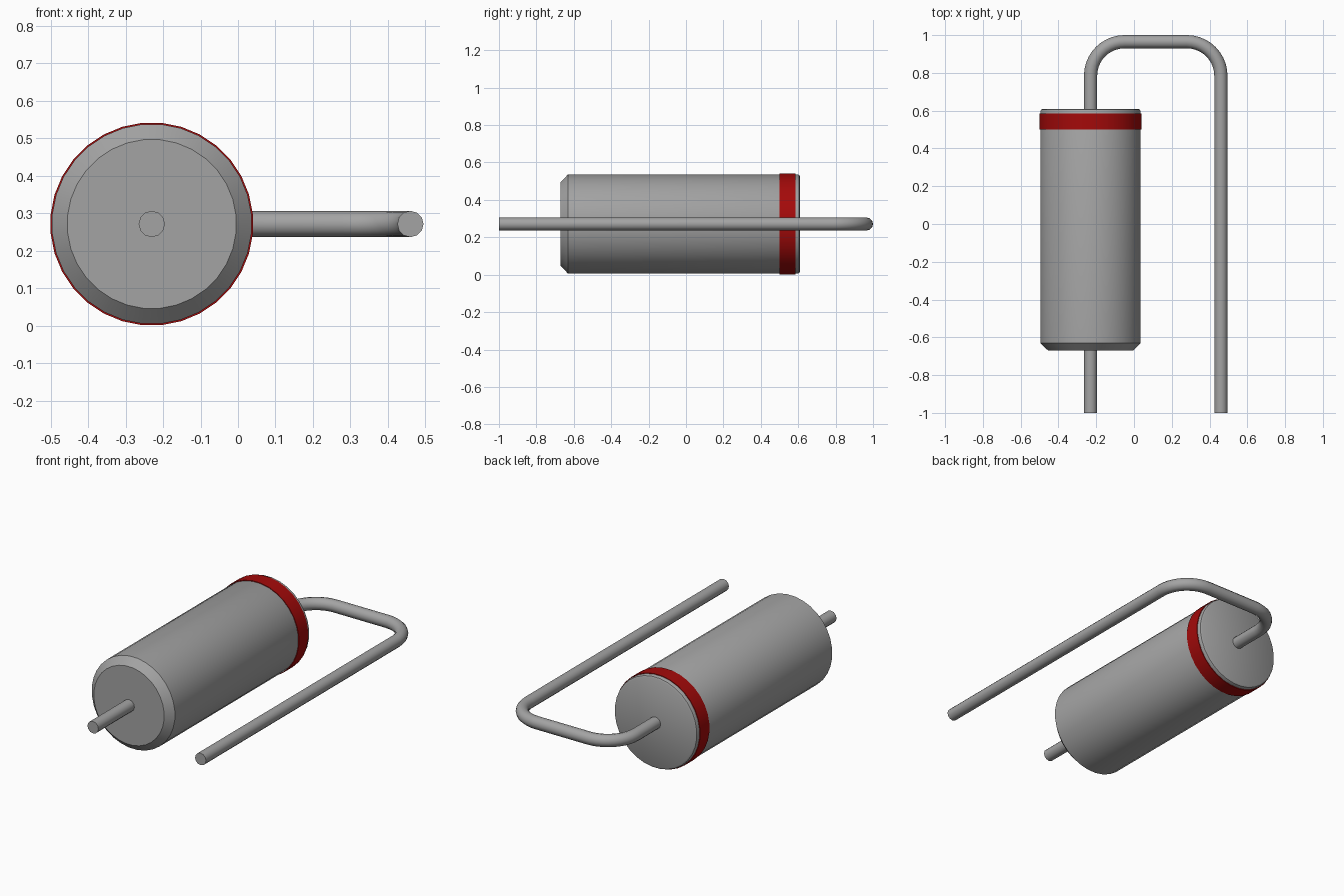
import bpy, bmesh, math
from mathutils import Vector

if "Cube" in bpy.data.objects:
    bpy.data.objects.remove(bpy.data.objects["Cube"], do_unlink=True)

AXIS_X, AXIS_Z = -0.23, 0.271
LEAD_X, LEAD_R, BEND_R = 0.46, 0.035, 0.18
LEAD_BACK = 1 - LEAD_R


def material(name, rgb):
    m = bpy.data.materials.new(name)
    m.use_nodes = True
    m.diffuse_color = (*rgb, 1)
    m.node_tree.nodes["Principled BSDF"].inputs["Base Color"].default_value = (*rgb, 1)
    return m


grey = material("metal grey", (0.37, 0.37, 0.37))
red = material("band red", (0.37, 0.003, 0.003))


def finish(obj, mat, angle):
    obj.data.materials.append(mat)
    bpy.ops.object.select_all(action="DESELECT")
    obj.select_set(True)
    bpy.context.view_layer.objects.active = obj
    bpy.ops.object.shade_smooth_by_angle(angle=math.radians(angle))


def lathe(name, profile, mat, sides, closed=False):
    """Turn (radius, y) points about the body axis."""
    bm = bmesh.new()
    rings = []
    for r, y in profile:
        angles = [(i + 0.5) * math.tau / sides for i in range(sides)]
        rings.append([bm.verts.new((AXIS_X + r * math.cos(a), y, AXIS_Z + r * math.sin(a)))
                      for a in angles])
    pairs = list(zip(rings, rings[1:]))
    if closed:
        pairs.append((rings[-1], rings[0]))
    else:
        bm.faces.new(rings[0])
        bm.faces.new(rings[-1])
    for a, b in pairs:
        for i in range(sides):
            j = (i + 1) % sides
            bm.faces.new((a[i], a[j], b[j], b[i]))
    bmesh.ops.recalc_face_normals(bm, faces=bm.faces[:])
    mesh = bpy.data.meshes.new(name)
    bm.to_mesh(mesh)
    bm.free()
    obj = bpy.data.objects.new(name, mesh)
    bpy.context.collection.objects.link(obj)
    finish(obj, mat, 30)


def wire(name, points):
    """Round wire swept along a path."""
    curve = bpy.data.curves.new(name, "CURVE")
    curve.dimensions = "3D"
    curve.bevel_depth = LEAD_R
    curve.bevel_resolution = 4
    curve.use_fill_caps = True
    spline = curve.splines.new("POLY")
    spline.points.add(len(points) - 1)
    for p, (x, y) in zip(spline.points, points):
        p.co = (x, y, AXIS_Z, 1)
    obj = bpy.data.objects.new(name, curve)
    bpy.context.collection.objects.link(obj)
    bpy.ops.object.select_all(action="DESELECT")
    obj.select_set(True)
    bpy.context.view_layer.objects.active = obj
    bpy.ops.object.convert(target="MESH")
    finish(bpy.context.object, grey, 40)


def bend(cx, start, end, steps=10):
    cy = LEAD_BACK - BEND_R
    angles = [math.radians(start + (end - start) * i / steps) for i in range(steps + 1)]
    return [(cx + BEND_R * math.cos(a), cy + BEND_R * math.sin(a)) for a in angles]


# Body: chamfered front rim, small rounded back rim
lathe("body", [(0.226, -0.67), (0.267, -0.63), (0.267, 0.594),
               (0.263, 0.605), (0.254, 0.61)], grey, 32)

# Painted band around the back end
lathe("polarity_band", [(0.264, 0.50), (0.271, 0.50), (0.271, 0.585), (0.264, 0.585)],
      red, 32, closed=True)

# Straight front lead and the back lead folded round beside the body
wire("front_lead", [(AXIS_X, -1), (AXIS_X, -0.66)])
wire("back_lead", [(AXIS_X, 0.60)] + bend(AXIS_X + BEND_R, 180, 90)
     + bend(LEAD_X - BEND_R, 90, 0) + [(LEAD_X, -1)])
